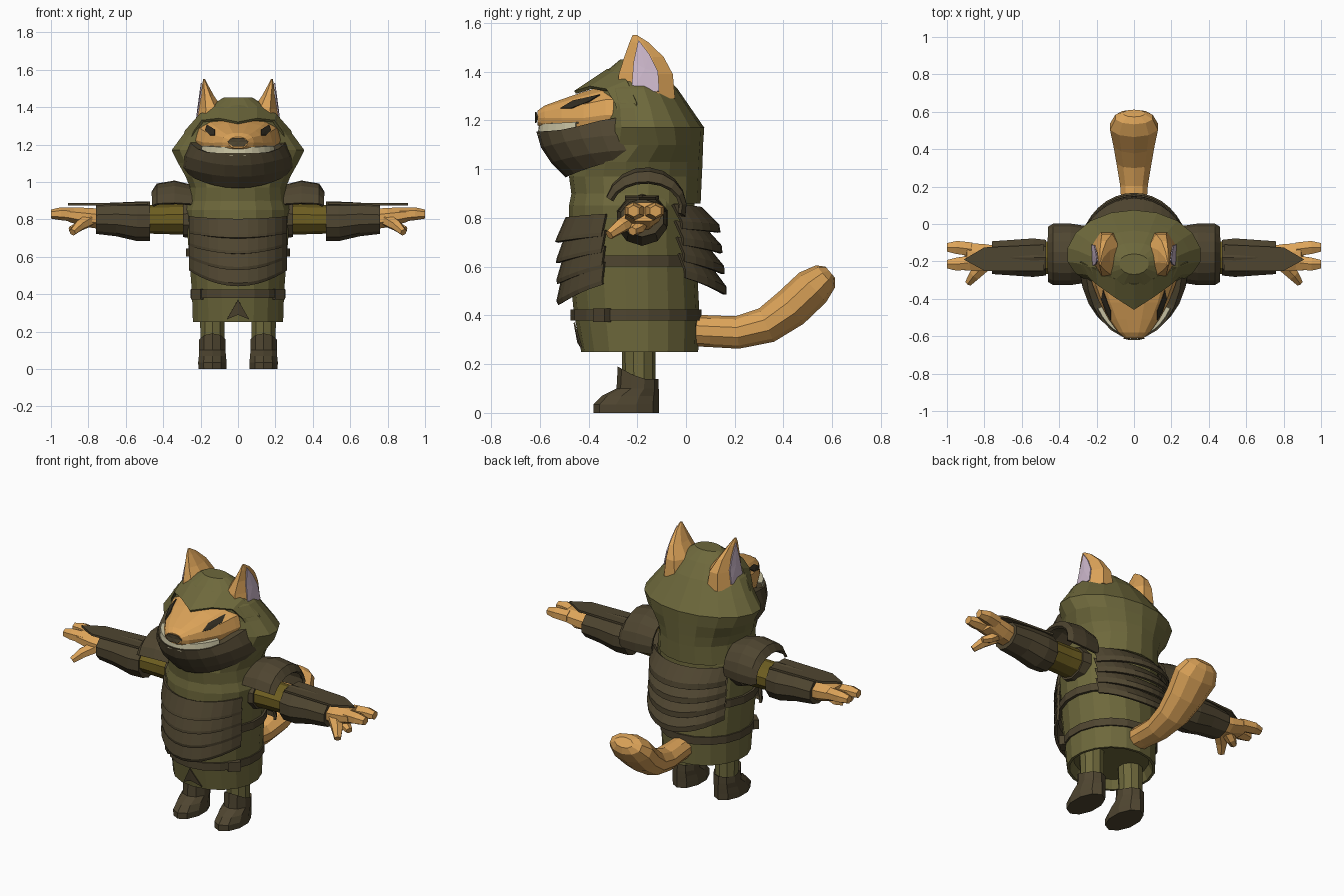
import bpy, bmesh, math
from math import sin, cos, radians, pi
from mathutils import Vector
from mathutils.bvhtree import BVHTree

if "Cube" in bpy.data.objects:
    bpy.data.objects.remove(bpy.data.objects["Cube"])


def material(name, rgb):
    m = bpy.data.materials.new(name)
    m.diffuse_color = (*rgb, 1)
    m.use_nodes = True
    m.node_tree.nodes["Principled BSDF"].inputs["Base Color"].default_value = m.diffuse_color
    return m


OLIVE = material("olive_cloth", (0.155, 0.140, 0.045))
DARK = material("dark_leather", (0.078, 0.060, 0.030))
FUR = material("orange_fur", (0.72, 0.37, 0.10))
PINK = material("ear_lilac", (0.61, 0.48, 0.60))
CREAM = material("cream_teeth", (0.58, 0.54, 0.36))
MUSTARD = material("mustard_sleeve", (0.155, 0.112, 0.015))
BLACK = material("dark_eye", (0.03, 0.025, 0.015))


def build(name, verts, faces, mat, thick=0):
    bm = bmesh.new()
    vs = [bm.verts.new(v) for v in verts]
    for f in faces:
        bm.faces.new([vs[i] for i in f])
    bmesh.ops.recalc_face_normals(bm, faces=bm.faces[:])
    me = bpy.data.meshes.new(name)
    bm.to_mesh(me)
    bm.free()
    me.materials.append(mat)
    ob = bpy.data.objects.new(name, me)
    bpy.context.collection.objects.link(ob)
    if thick:
        s = ob.modifiers.new("thickness", "SOLIDIFY")
        s.thickness, s.offset = thick, 0
    return ob


def loft(name, rows, mat, closed=True, caps=True, thick=0):
    n = len(rows[0])
    verts = [p for r in rows for p in r]
    faces = []
    for j in range(len(rows) - 1):
        for i in range(n if closed else n - 1):
            k = (i + 1) % n
            faces.append((j * n + i, j * n + k, (j + 1) * n + k, (j + 1) * n + i))
    if closed and caps:
        faces += [tuple(range(n)), tuple(range(len(verts) - n, len(verts)))]
    return build(name, verts, faces, mat, thick)


def egg(a, z, w, yf, yb, ym):
    c = cos(a)
    return (w * sin(a), ym - (ym - yf if c > 0 else yb - ym) * c, z)


def ring(z, w, yf, yb, ym=-0.2, n=18):
    return [egg(2 * pi * i / n, z, w, yf, yb, ym) for i in range(n)]


def arc(z, w, yf, ym, span, lift=0, power=2, n=12):
    row = []
    for i in range(n + 1):
        a = radians(span) * (2 * i / n - 1)
        x, y, _ = egg(a, z, w, yf, 0, ym)
        row.append((x, y, z + lift * abs(sin(a)) ** power))
    return row


def tube(name, pts, radii, mat, n=8, caps=True):
    """Rings around a path; each radius is (sideways, other)."""
    rows = []
    for i, p in enumerate(pts):
        d = (Vector(pts[min(i + 1, len(pts) - 1)]) - Vector(pts[max(i - 1, 0)])).normalized()
        side = d.cross(Vector((0, 0, 1)))
        side = side.normalized() if side.length > 0.01 else Vector((1, 0, 0))
        up = side.cross(d)
        rw, rh = radii[i]
        rows.append([Vector(p) + side * rw * cos(2 * pi * (k + .5) / n) + up * rh * sin(2 * pi * (k + .5) / n)
                     for k in range(n)])
    return loft(name, rows, mat, caps=caps)


def decal(name, target, outline, direction, mat):
    """Thin plate projected onto a part."""
    me = target.data
    tree = BVHTree.FromPolygons([v.co for v in me.vertices], [p.vertices[:] for p in me.polygons])
    d = Vector(direction)
    c = sum((Vector(p) for p in outline), Vector()) / len(outline)
    verts = []
    for p in [c] + [Vector(q) for q in outline]:
        hit = tree.ray_cast(p - d * 2, d)[0]
        verts.append((hit if hit else p) - d * 0.006)
    n = len(outline)
    return build(name, verts, [(0, 1 + i, 1 + (i + 1) % n) for i in range(n)], mat, 0.006)


# Tunic with hollow hem
tunic = loft("tunic", [ring(.30, .21, -.39, .01), ring(.25, .23, -.415, .035), ring(.25, .245, -.43, .05),
                       ring(.41, .25, -.46, .055), ring(.6, .265, -.48, .045), ring(.85, .285, -.48, .035),
                       ring(.95, .25, -.46, .03)], OLIVE)
decal("tunic_slit", tunic, [(0, -.4, .37), (.06, -.4, .265), (0, -.4, .29), (-.06, -.4, .265)], (0, 1, 0), DARK)

# Belt, pouches and side strap
loft("belt", [ring(z, .258 - d, -.473 + d, .064 - d) for z, d in ((.38, .03), (.38, 0), (.425, 0), (.425, .03))], DARK)
loft("side_strap", [ring(z, .282 - d, -.485 + d, .055 - d) for z, d in ((.60, .03), (.60, 0), (.645, 0), (.645, .03))], DARK)
for s in (-1, 1):
    bpy.ops.mesh.primitive_cube_add(size=1, location=(s * .215, -.345, .40))
    b = bpy.context.object
    b.name, b.scale, b.rotation_euler = "belt_pouch", (.07, .035, .055), (0, 0, s * .75)
    b.data.materials.append(DARK)

# Overlapping breast and back plates
for i in range(4):
    z = .80 - .085 * i
    lift = .02 + .024 * i
    loft("breast_plate", [arc(z, .285, -.488 - .006 * i, -.2, 64, lift),
                          arc(z - .085, .285, -.525, -.2, 64, lift + .01),
                          arc(z - .1, .283, -.53 + .004 * i, -.2, 64, lift + .01)], DARK, False, thick=.014)
    z = .84 - .085 * i
    back = [arc(z, .285, -.06 - .016 * i, .17, 60, lift), arc(z - .07, .29, -.13 - .01 * i, .17, 60, lift),
            arc(z - .1, .287, -.135 - .008 * i, .17, 60, lift)]
    loft("back_plate", [[(x, -y, h) for x, y, h in r] for r in back], DARK, False, thick=.014)

# Hood
loft("hood", [ring(.86, .272, -.465, .06), ring(.97, .26, -.48, .065), ring(1.03, .285, -.46, .068),
              ring(1.10, .325, -.40, .07, -.15), ring(1.17, .36, -.36, .075, -.17),
              ring(1.25, .30, -.36, .02, -.18), ring(1.33, .24, -.38, -.035, -.2),
              ring(1.40, .16, -.33, -.10, -.2), ring(1.45, .08, -.27, -.16, -.21)], OLIVE)
low = [(.275, -.25, 1.16), (.23, -.29, 1.27), (.19, -.325, 1.325), (.10, -.39, 1.335)]
high = [(.30, -.2, 1.18), (.28, -.2, 1.27), (.2, -.24, 1.36), (.1, -.29, 1.40)]
full = lambda half, mid: half + [mid] + [(-x, y, z) for x, y, z in half[::-1]]
loft("hood_brim", [full(low, (0, -.455, 1.315)), full(high, (0, -.32, 1.405))], OLIVE, False, thick=.014)

# Fox face: sections from cheeks to nose tip (y, half width, bottom, top)
rows = []
for y, w, lo, hi in ((-.22, .25, 1.1, 1.35), (-.33, .22, 1.1, 1.345), (-.42, .185, 1.1, 1.32),
                     (-.51, .135, 1.13, 1.288), (-.58, .085, 1.16, 1.262), (-.61, .05, 1.18, 1.24)):
    row = []
    for i in range(14):
        a = 2 * pi * i / 14
        row.append((w * math.copysign(abs(cos(a)) ** .8, cos(a)), y,
                    (lo + hi) / 2 + (hi - lo) / 2 * math.copysign(abs(sin(a)) ** .8, sin(a))))
    rows.append(row)
face = loft("face", rows, FUR)
decal("nose", face, [(-.055, -.6, 1.215), (-.03, -.6, 1.235), (.03, -.6, 1.235), (.055, -.6, 1.215),
                     (.03, -.6, 1.19), (-.03, -.6, 1.19)], (0, 1, 0), DARK)
for s in (-1, 1):
    decal("eye", face, [(s * x, -.4, z) for x, z in ((.125, 1.25), (.125, 1.28), (.165, 1.305), (.175, 1.275), (.15, 1.25))],
          (0, 1, 0), BLACK)

# Teeth and scarf over the lower jaw
loft("teeth", [arc(1.14, .24, -.605, -.25, 55), arc(1.182, .232, -.6, -.25, 55, .012),
               arc(1.19, .13, -.53, -.25, 55)], CREAM, False, thick=.008)
loft("jaw_scarf", [arc(1.145, .2, -.55, -.25, 85, .07, 6), arc(1.152, .255, -.61, -.23, 85, .06, 6),
                   arc(1.09, .285, -.59, -.22, 85, .05), arc(1.03, .292, -.55, -.2, 85, .05),
                   arc(.97, .268, -.49, -.2, 85, .07)], DARK, False, thick=.01)

# Tail
tube("tail", [(0, .0, .34), (0, .1, .335), (0, .21, .33), (0, .33, .36), (0, .43, .43), (0, .52, .515), (0, .572, .56), (0, .592, .577)],
     [(.065, .065), (.07, .065), (.078, .067), (.098, .075), (.115, .083), (.135, .082), (.105, .06), (.06, .03)], FUR, 10)

for s in (-1, 1):
    # Ears with inner lining
    def ear_ring(x0, x1, y0, y1, z):
        return [(s * ((x0 + x1) / 2 + (x1 - x0) / 2 * cos(a)), (y0 + y1) / 2 + (y1 - y0) / 2 * sin(a), z)
                for a in (2 * pi * (i + .5) / 8 for i in range(8))]
    ear = loft("ear", [ear_ring(.05, .235, -.295, -.035, 1.29), ear_ring(.075, .215, -.285, -.045, 1.39),
                       ear_ring(.125, .20, -.26, -.085, 1.46), ear_ring(.16, .193, -.235, -.15, 1.52),
                       ear_ring(.176, .186, -.22, -.2, 1.55)], FUR)
    decal("ear_lining", ear, [(s * .2, y, z) for y, z in
                              ((-.225, 1.31), (-.11, 1.32), (-.115, 1.4), (-.15, 1.47), (-.195, 1.53), (-.215, 1.44))],
          (-s, 0, 0), PINK)

    # Shoulder pad
    rows = []
    for x, r, h in ((.24, .9, .13), (.34, 1, .155), (.43, 1, .14), (.455, .9, .10)):
        rows.append([(s * x, -.165 + .16 * r * sin(radians(t)), .845 + h * cos(radians(t)))
                     for t in range(-75, 106, 20)])
    loft("shoulder_pad", rows, DARK, False, thick=.016)

    # Sleeve, bracer and its pointed top plate
    tube("sleeve", [(s * .2, -.18, .80), (s * .36, -.18, .80), (s * .52, -.18, .80)],
         [(.1, .085), (.092, .08), (.092, .075)], MUSTARD, 10)
    tube("sleeve_cuff", [(s * .24, -.18, .80), (s * .295, -.18, .80)], [(.11, .1), (.105, .095)], DARK, 10)
    tube("bracer", [(s * .47, -.18, .79), (s * .54, -.18, .79), (s * .65, -.18, .80), (s * .76, -.18, .80)],
         [(.1, .105), (.108, .105), (.1, .09), (.092, .078)], DARK, 10)
    build("bracer_plate", [(s * x, y, z) for x, y, z in ((.48, -.25, .885), (.48, -.11, .885), (.8, -.125, .88),
                                                         (.91, -.19, .88), (.8, -.25, .88))],
          [(0, 1, 2, 3, 4)], DARK, .012)

    # Hand, fingers and thumb
    tube("hand", [(s * .72, -.18, .80), (s * .8, -.18, .81), (s * .9, -.175, .825)],
         [(.065, .058), (.078, .056), (.08, .042)], FUR)
    for y0, y1 in ((-.135, -.125), (-.205, -.215)):
        tube("finger", [(s * .87, y0, .825), (s * .95, y1, .83), (s * 1.0, y1, .828)],
             [(.042, .038), (.04, .034), (.026, .024)], FUR, 6)
    tube("thumb", [(s * .79, -.21, .80), (s * .85, -.27, .765), (s * .885, -.315, .73)],
         [(.042, .038), (.034, .03), (.02, .02)], FUR, 6)
    tube("low_finger", [(s * .8, -.18, .80), (s * .86, -.2, .755), (s * .895, -.22, .745)],
         [(.035, .032), (.03, .026), (.02, .018)], FUR, 6)

    # Leg and boot
    def boot_ring(z, w, yf, yb, rise=0):
        return [(x + s * .137, y, z + rise * max(0, (-.19 - y) / .09))
                for x, y, _ in ring(z, w, yf, yb, (yf + yb) / 2, 10)]
    loft("leg", [boot_ring(.1, .066, -.26, -.125), boot_ring(.32, .07, -.265, -.125)], OLIVE)
    loft("boot", [boot_ring(0, .078, -.38, -.11), boot_ring(.035, .08, -.38, -.11), boot_ring(.07, .076, -.345, -.11),
                  boot_ring(.1, .074, -.285, -.112), boot_ring(.14, .074, -.28, -.113, .05),
                  boot_ring(.13, .06, -.255, -.13)], DARK)
